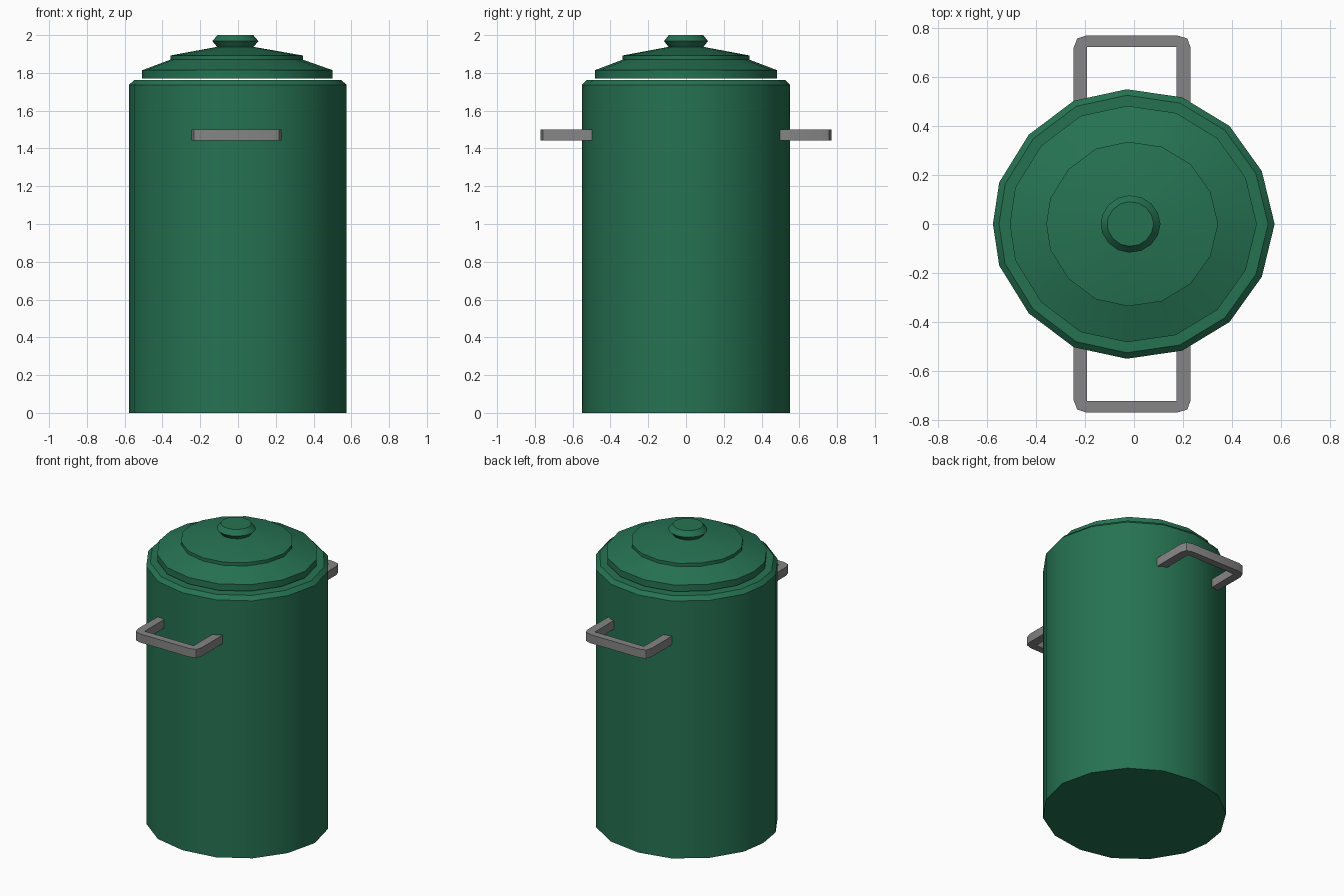
import bpy, bmesh, math

if "Cube" in bpy.data.objects:
    bpy.data.objects.remove(bpy.data.objects["Cube"])

def material(name, rgb):
    m = bpy.data.materials.new(name)
    m.diffuse_color = (*rgb, 1)
    m.use_nodes = True
    m.node_tree.nodes["Principled BSDF"].inputs["Base Color"].default_value = m.diffuse_color
    return m

green = material("dark green enamel", (0.019, 0.17, 0.085))
grey = material("grey metal", (0.235, 0.235, 0.235))

# Slightly irregular 16-sided outline, mirrored across y = 0
HALF = [(0.574, 0), (0.522, 0.215), (0.39, 0.40), (0.197, 0.517), (-0.03, 0.55),
        (-0.246, 0.503), (-0.43, 0.364), (-0.55, 0.17), (-0.576, 0)]
OUTLINE = HALF + [(x, -y) for x, y in HALF[-2:0:-1]]
AXIS_X = -0.017

def finish(bm, name, mat):
    bmesh.ops.recalc_face_normals(bm, faces=bm.faces)
    mesh = bpy.data.meshes.new(name)
    bm.to_mesh(mesh)
    bm.free()
    ob = bpy.data.objects.new(name, mesh)
    bpy.context.collection.objects.link(ob)
    mesh.materials.append(mat)
    bpy.ops.object.select_all(action='DESELECT')
    ob.select_set(True)
    bpy.context.view_layer.objects.active = ob
    bpy.ops.object.shade_smooth_by_angle(angle=math.radians(30))
    return ob

def stack(name, profile, mat):
    """Loft the outline through (scale, z) pairs and cap both ends."""
    bm = bmesh.new()
    rings = [[bm.verts.new((AXIS_X + (x - AXIS_X) * s, y * s, z)) for x, y in OUTLINE]
             for s, z in profile]
    n = len(OUTLINE)
    for a, b in zip(rings, rings[1:]):
        for i in range(n):
            j = (i + 1) % n
            bm.faces.new((a[i], a[j], b[j], b[i]))
    bm.faces.new(rings[0])
    bm.faces.new(rings[-1])
    return finish(bm, name, mat)

# Can body with chamfered rim
stack("body", [(1, 0), (1, 1.737), (0.955, 1.762)], green)
# Stepped lid, sitting just above the rim
stack("lid", [(0.877, 1.77), (0.877, 1.814), (0.61, 1.87), (0.61, 1.892),
              (0.165, 1.938)], green)
# Lid knob
stack("knob", [(0.165, 1.936), (0.212, 1.968), (0.165, 2.0)], green)

# Handles: U-shaped bars, front and back
OUTER = [(-0.246, 0.49), (-0.246, 0.72), (-0.232, 0.757), (-0.193, 0.77),
         (0.175, 0.77), (0.218, 0.757), (0.231, 0.72), (0.231, 0.49)]
INNER = [(-0.191, 0.49), (-0.191, 0.722), (-0.191, 0.722), (-0.191, 0.722),
         (0.174, 0.722), (0.174, 0.722), (0.174, 0.722), (0.174, 0.49)]
for side, name in ((-1, "front_handle"), (1, "back_handle")):
    bm = bmesh.new()
    loops = [[bm.verts.new((p[0], p[1] * side, z)) for p in (o, i) for z in (1.442, 1.5)]
             for o, i in zip(OUTER, INNER)]
    order = (0, 1, 3, 2)
    for a, b in zip(loops, loops[1:]):
        for k in range(4):
            p, q = order[k], order[(k + 1) % 4]
            bm.faces.new((a[p], a[q], b[q], b[p]))
    for end in (loops[0], loops[-1]):
        bm.faces.new([end[k] for k in order])
    bmesh.ops.remove_doubles(bm, verts=bm.verts, dist=0.0005)
    finish(bm, name, grey)
